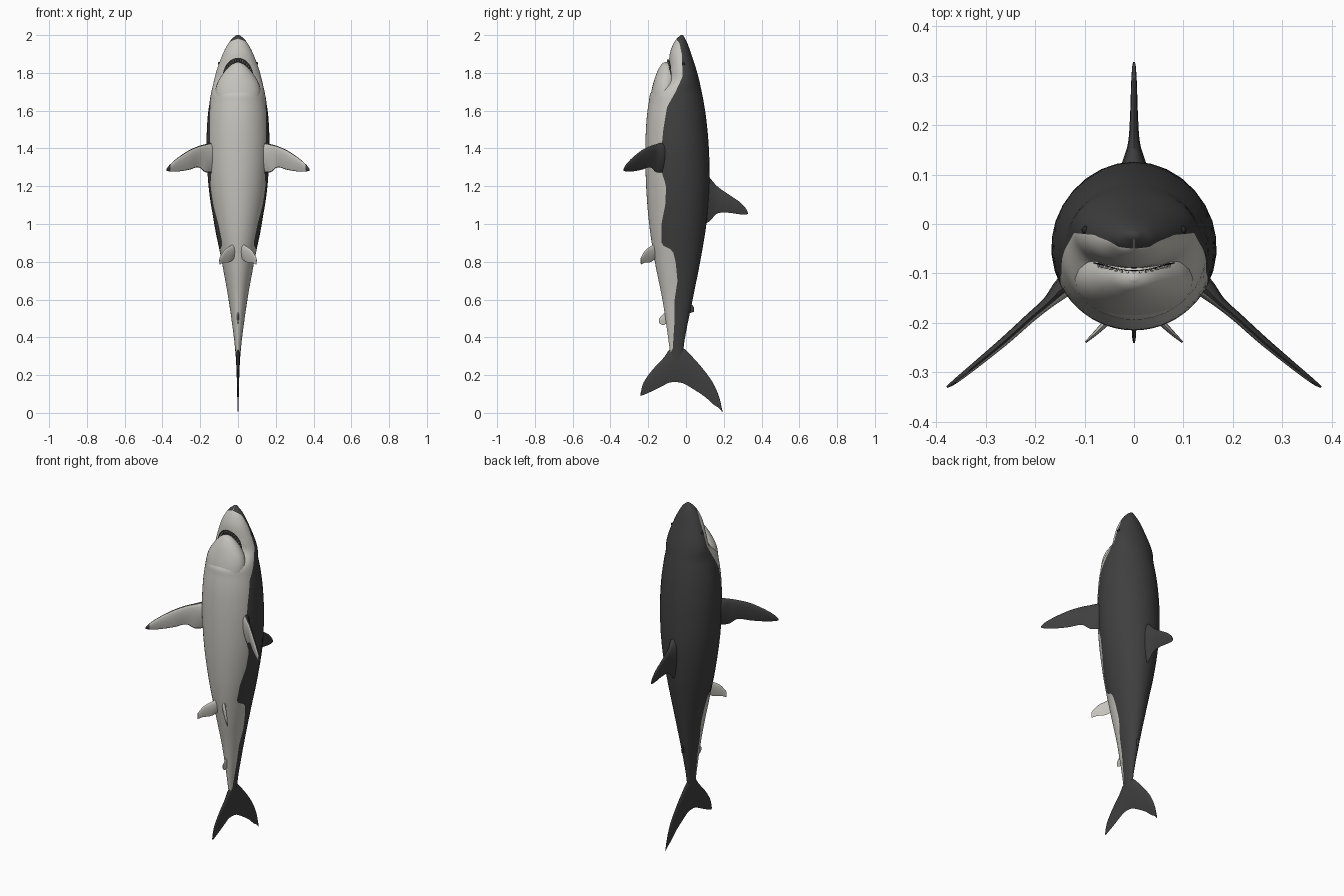
import bpy, bmesh, math
from mathutils import Vector

if "Cube" in bpy.data.objects:
    bpy.data.objects.remove(bpy.data.objects["Cube"])


def material(name, rgb):
    m = bpy.data.materials.new(name)
    m.diffuse_color = (*rgb, 1)
    m.use_nodes = True
    m.node_tree.nodes["Principled BSDF"].inputs["Base Color"].default_value = m.diffuse_color
    return m


DARK = material("charcoal skin", (0.05, 0.05, 0.05))
LIGHT = material("pale belly", (0.56, 0.55, 0.51))
MOUTH = material("mouth black", (0.02, 0.02, 0.02))
TOOTH = material("tooth ivory", (0.65, 0.64, 0.6))


def make(name, verts, faces, mats, idx=None, smooth=60):
    me = bpy.data.meshes.new(name)
    me.from_pydata(verts, [], faces)
    for m in mats:
        me.materials.append(m)
    if idx:
        me.polygons.foreach_set("material_index", idx)
    bm = bmesh.new()
    bm.from_mesh(me)
    bmesh.ops.recalc_face_normals(bm, faces=bm.faces)
    bm.to_mesh(me)
    bm.free()
    ob = bpy.data.objects.new(name, me)
    bpy.context.collection.objects.link(ob)
    bpy.ops.object.select_all(action='DESELECT')
    ob.select_set(True)
    bpy.context.view_layer.objects.active = ob
    bpy.ops.object.shade_smooth_by_angle(angle=math.radians(smooth))
    return ob


def loft(rings):
    """Quads between closed rings, plus two end caps."""
    n = len(rings[0])
    verts = [v for r in rings for v in r]
    faces = [(i * n + j, i * n + (j + 1) % n, (i + 1) * n + (j + 1) % n, (i + 1) * n + j)
             for i in range(len(rings) - 1) for j in range(n)]
    faces += [tuple(range(n)), tuple(range(len(verts) - n, len(verts)))]
    return verts, faces


def sample(table, z, smooth=True):
    """Interpolate rows (z, a, b, ...) sorted by rising z."""
    k = 0
    while k < len(table) - 2 and z > table[k + 1][0]:
        k += 1
    p, q = table[k], table[k + 1]
    d = q[0] - p[0]
    t = min(max((z - p[0]) / d, 0), 1)
    o, r = table[max(k - 1, 0)], table[min(k + 2, len(table) - 1)]
    out = []
    for c in range(1, len(p)):
        if not smooth:
            out.append(p[c] + (q[c] - p[c]) * t)
            continue
        m0 = (q[c] - o[c]) / (q[0] - o[0]) * d
        m1 = (r[c] - p[c]) / (r[0] - p[0]) * d
        out.append((2*t**3 - 3*t*t + 1) * p[c] + (t**3 - 2*t*t + t) * m0
                   + (3*t*t - 2*t**3) * q[c] + (t**3 - t*t) * m1)
    return out


# Body profile: height, half width, belly y, back y
BODY = [(0.2, 0.004, -0.07, -0.03), (0.3, 0.012, -0.082, -0.018), (0.4, 0.022, -0.095, -0.005),
        (0.6, 0.05, -0.125, 0.035), (0.8, 0.086, -0.165, 0.075), (1.0, 0.126, -0.195, 0.108),
        (1.2, 0.156, -0.211, 0.125), (1.4, 0.167, -0.215, 0.121), (1.55, 0.162, -0.209, 0.108),
        (1.65, 0.15, -0.196, 0.093), (1.7, 0.141, -0.183, 0.083), (1.76, 0.127, -0.105, 0.07),
        (1.82, 0.111, -0.092, 0.054), (1.9, 0.081, -0.086, 0.028), (1.95, 0.055, -0.069, 0.01),
        (1.98, 0.033, -0.05, -0.004), (2.0, 0.008, -0.028, -0.016)]
# Height and y of the line between dark back and pale belly
EDGE = [(0.2, -0.1), (0.28, -0.1), (0.34, -0.07), (0.5, -0.06), (0.6, -0.06), (0.7, -0.045),
        (0.8, -0.055), (0.86, -0.07), (0.89, -0.13), (1.0, -0.13), (1.1, -0.11), (1.2, -0.105),
        (1.28, -0.13), (1.4, -0.13), (1.5, -0.12), (1.62, -0.1), (1.7, -0.055), (1.78, -0.018),
        (1.9, -0.022), (1.96, -0.035), (1.985, -0.06), (2.0, -0.06)]

# Body: the first N points of each ring span the back, the rest the belly
N, STEPS = 20, 110
rings = []
for i in range(STEPS + 1):
    u = i / STEPS
    z = 0.2 + 1.8 * (1 - (1 - u) ** 1.25)
    w, f, b = sample(BODY, z)
    cy, h = (f + b) / 2, (b - f) / 2
    s = (sample(EDGE, z, False)[0] - cy) / h
    a = math.asin(max(-0.999, min(0.95, s)))
    span = math.pi - 2 * a
    angs = [a + span * j / N for j in range(N)]
    angs += [math.pi - a + (2 * math.pi - span) * j / N for j in range(N)]
    rings.append([(w * math.cos(t), cy + h * math.sin(t), z) for t in angs])
verts, faces = loft(rings)
idx = [0 if j < N else 1 for i in range(STEPS) for j in range(2 * N)] + [0, 0]
make("body", verts, faces, [DARK, LIGHT], idx)

# Lower jaw
JAW = [(1.62, 0.115, -0.196, -0.05), (1.7, 0.12, -0.184, -0.04), (1.75, 0.108, -0.172, -0.04),
       (1.8, 0.077, -0.155, -0.05), (1.835, 0.046, -0.137, -0.07), (1.85, 0.025, -0.125, -0.085),
       (1.857, 0.006, -0.113, -0.1)]
rings = []
for i in range(25):
    z = 1.62 + 0.237 * (1 - (1 - i / 24) ** 1.6)
    w, f, b = sample(JAW, z)
    rings.append([(w * math.cos(t), (f + b) / 2 + (b - f) / 2 * math.sin(t), z)
                  for t in (2 * math.pi * j / 28 for j in range(28))])
make("lower_jaw", *loft(rings), [LIGHT])


def on_snout(x, z, lift):
    w, f, b = sample(BODY, z)
    h = (b - f) / 2
    return Vector((x, (f + b) / 2 - h * math.sqrt(max(0, 1 - (x / w) ** 2)) - lift, z))


# Mouth: arched dark band under the snout
M = 28
verts = []
for i in range(M + 1):
    t = math.pi * (i / M - 0.5)
    for rx, rz in ((0.083, 0.112), (0.073, 0.095), (0.06, 0.07)):
        verts.append(on_snout(rx * math.sin(t), 1.768 + rz * math.cos(t), 0.005))
faces = [(3*i + k, 3*i + k + 1, 3*i + k + 4, 3*i + k + 3) for i in range(M) for k in (0, 1)]
make("mouth", verts, faces, [MOUTH])

# Teeth: small pyramids along the arch
verts, faces = [], []
for i in range(15):
    t = math.radians(-70 + 10 * i)
    out = Vector((math.sin(t), 0, math.cos(t)))
    side = Vector((math.cos(t), 0, -math.sin(t))) * 0.0045
    c = on_snout(0.078 * math.sin(t), 1.768 + 0.104 * math.cos(t), 0.006)
    k = len(verts)
    verts += [c - side, c + side, c + Vector((0, -0.006, 0)),
              c - out * 0.014 + Vector((0, -0.005, 0))]
    faces += [(k, k + 1, k + 2), (k, k + 1, k + 3), (k + 1, k + 2, k + 3), (k + 2, k, k + 3)]
make("teeth", verts, faces, [TOOTH], smooth=10)

# Eyes
for s, side in ((1, "right"), (-1, "left")):
    bpy.ops.mesh.primitive_uv_sphere_add(segments=12, ring_count=8, radius=0.008,
                                         location=(s * 0.098, -0.012, 1.85))
    eye = bpy.context.object
    eye.name = side + "_eye"
    eye.data.materials.append(MOUTH)
    bpy.ops.object.shade_smooth()


def fin(name, stations, mats, rule=None, mirror=1):
    """Stations: x, y, leading z, trailing z, half thickness; C chord steps per side."""
    C, sub = 8, 5
    table = [(i, *s) for i, s in enumerate(stations)]
    a, b = stations[0], stations[-1]
    d = Vector((b[0] - a[0], b[1] - a[1], 0)).normalized()
    n = Vector((-d.y, d.x, 0))
    rows = (len(stations) - 1) * sub
    rings = []
    for i in range(rows + 1):
        x, y, zl, zt, th = sample(table, i / sub)
        ring = []
        for j in range(2 * C):
            u = (1 - math.cos(math.pi * j / C)) / 2          # 0 leading, 1 trailing
            thick = th * 2.6 * math.sqrt(u) * (1 - u) * (1 if j < C else -1)
            p = Vector((x, y, zl + (zt - zl) * u)) + n * thick
            p.x *= mirror
            ring.append(p)
        rings.append(ring)
    verts, faces = loft(rings)
    idx = [int(bool(rule and rule(i / rows, j, C))) for i in range(rows) for j in range(2 * C)]
    return make(name, verts, faces, mats, idx + [0, 0])


# Dorsal fins, anal fin and tail
fin("dorsal_fin", [(0, 0.08, 1.29, 0.99, 0.04), (0, 0.125, 1.245, 1.015, 0.024),
                   (0, 0.165, 1.2, 1.055, 0.012), (0, 0.22, 1.16, 1.06, 0.008),
                   (0, 0.28, 1.12, 1.052, 0.006), (0, 0.315, 1.085, 1.05, 0.004),
                   (0, 0.327, 1.062, 1.053, 0.002)], [DARK])
fin("second_dorsal_fin", [(0, 0.0, 0.61, 0.53, 0.008), (0, 0.025, 0.58, 0.53, 0.004),
                          (0, 0.042, 0.56, 0.535, 0.002)], [DARK])
fin("anal_fin", [(0, -0.095, 0.55, 0.48, 0.008), (0, -0.12, 0.525, 0.465, 0.004),
                 (0, -0.142, 0.5, 0.475, 0.002)], [LIGHT])
fin("tail_fin", [(0, -0.24, 0.105, 0.09, 0.002), (0, -0.225, 0.16, 0.095, 0.004),
                 (0, -0.18, 0.225, 0.115, 0.006), (0, -0.12, 0.29, 0.145, 0.008),
                 (0, -0.08, 0.34, 0.162, 0.01), (0, -0.02, 0.345, 0.158, 0.01),
                 (0, 0.04, 0.29, 0.125, 0.008), (0, 0.1, 0.22, 0.085, 0.006),
                 (0, 0.145, 0.155, 0.045, 0.005), (0, 0.175, 0.085, 0.025, 0.003),
                 (0, 0.192, 0.015, 0.005, 0.002)], [DARK])


def underside(t, j, C):
    return j >= C + 1 and j < 2 * C - 1 and t < 0.84


# Paired fins: pectorals are pale only underneath
for s, side in ((1, "right"), (-1, "left")):
    fin(side + "_pectoral_fin", [(0.1, -0.09, 1.44, 1.28, 0.026), (0.145, -0.13, 1.43, 1.272, 0.02),
                                 (0.175, -0.16, 1.422, 1.275, 0.012), (0.21, -0.19, 1.412, 1.3, 0.01),
                                 (0.26, -0.235, 1.39, 1.287, 0.009), (0.32, -0.285, 1.35, 1.278, 0.007),
                                 (0.36, -0.317, 1.315, 1.278, 0.005),
                                 (0.378, -0.33, 1.292, 1.282, 0.002)], [DARK, LIGHT], underside, s)
    fin(side + "_pelvic_fin", [(0.015, -0.155, 0.9, 0.82, 0.012), (0.045, -0.188, 0.882, 0.798, 0.008),
                               (0.075, -0.218, 0.858, 0.795, 0.005),
                               (0.098, -0.239, 0.82, 0.785, 0.002)], [LIGHT], None, s)
